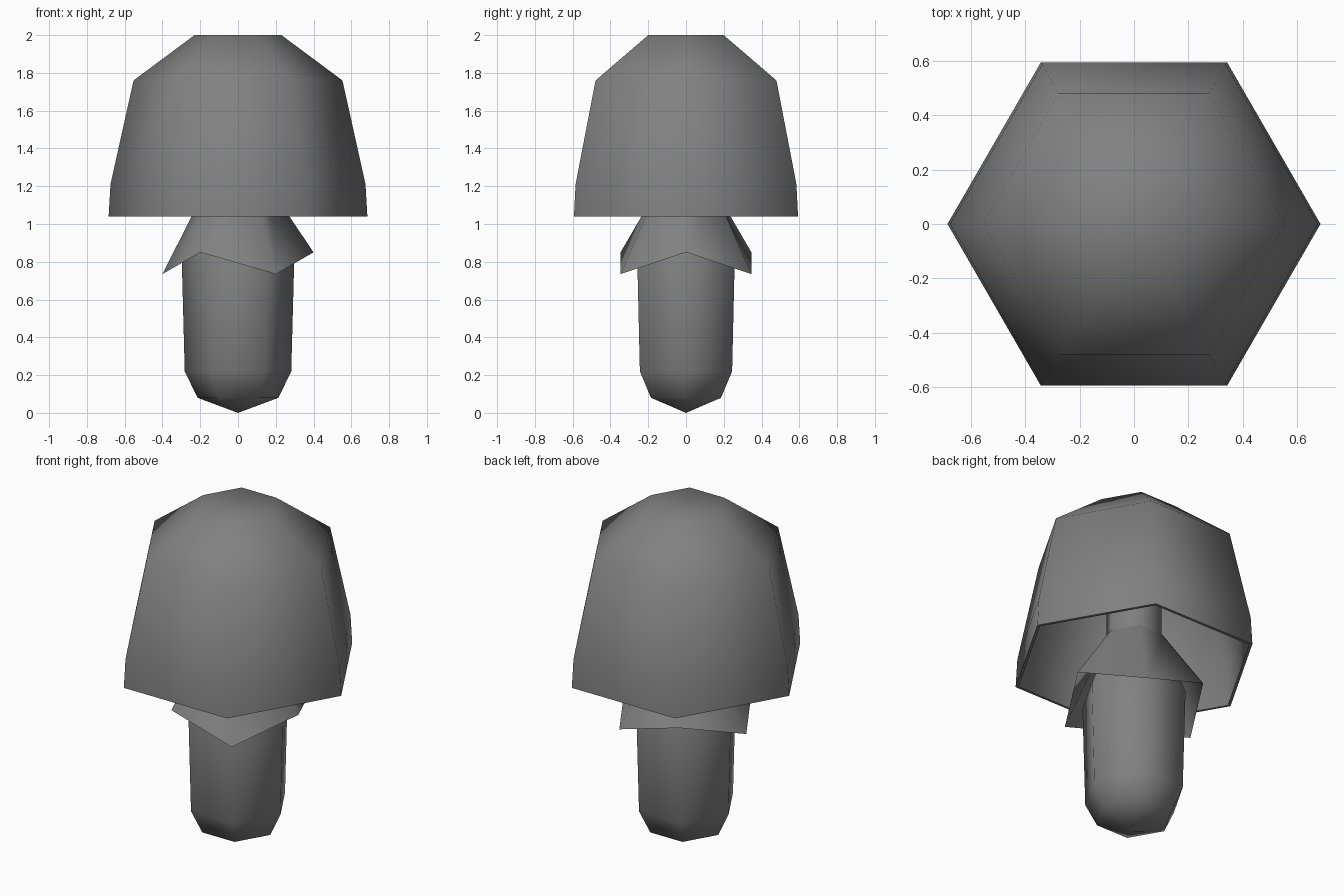
import bpy, bmesh
from math import cos, sin, pi, radians

cube = bpy.data.objects.get("Cube")
if cube:
    bpy.data.objects.remove(cube, do_unlink=True)

SIDES = 6

# Single grey material
grey = bpy.data.materials.new("mid_grey")
grey.use_nodes = True
colour = (0.22, 0.22, 0.22, 1)
grey.diffuse_color = colour
grey.node_tree.nodes["Principled BSDF"].inputs["Base Color"].default_value = colour


def lathe(name, profile, cap_top=False, tip=None, zigzag=0.0):
    """Six-sided loft of (radius, z) rings from bottom to top.
    zigzag drops every second corner of the lowest ring."""
    bm = bmesh.new()
    rings = []
    for level, (r, z) in enumerate(profile):
        ring = []
        for i in range(SIDES):
            a = 2 * pi * i / SIDES
            drop = zigzag if level == 0 and i % 2 else 0
            ring.append(bm.verts.new((r * cos(a), r * sin(a), z - drop)))
        rings.append(ring)
    for low, high in zip(rings, rings[1:]):
        for i in range(SIDES):
            j = (i + 1) % SIDES
            bm.faces.new((low[i], low[j], high[j], high[i]))
    if cap_top:
        bm.faces.new(rings[-1])
    if tip is not None:
        point = bm.verts.new((0, 0, tip))
        for i in range(SIDES):
            bm.faces.new((point, rings[0][(i + 1) % SIDES], rings[0][i]))
    mesh = bpy.data.meshes.new(name)
    bm.to_mesh(mesh)
    bm.free()
    mesh.materials.append(grey)
    obj = bpy.data.objects.new(name, mesh)
    bpy.context.collection.objects.link(obj)
    return obj


def smooth(obj):
    bpy.ops.object.select_all(action="DESELECT")
    obj.select_set(True)
    bpy.context.view_layer.objects.active = obj
    bpy.ops.object.shade_smooth_by_angle(angle=radians(75))


# Hollow cap with a thin rim
cap = lathe("cap", [(0.685, 1.04), (0.675, 1.21), (0.553, 1.76), (0.23, 2.0)],
            cap_top=True)
shell = cap.modifiers.new("shell", "SOLIDIFY")
shell.thickness = 0.018
shell.offset = -1
bpy.context.view_layer.objects.active = cap
bpy.ops.object.modifier_apply(modifier=shell.name)

# Stem with a pointed foot and a narrow neck running up into the cap
stem = lathe("stem", [(0.214, 0.08), (0.282, 0.22), (0.298, 0.82),
                      (0.16, 1.18), (0.16, 1.97)], tip=0.0)

# Flared skirt with alternating high and low corners
skirt = lathe("skirt", [(0.4, 0.85), (0.165, 1.2)], zigzag=0.115)

for part in (cap, stem, skirt):
    smooth(part)
